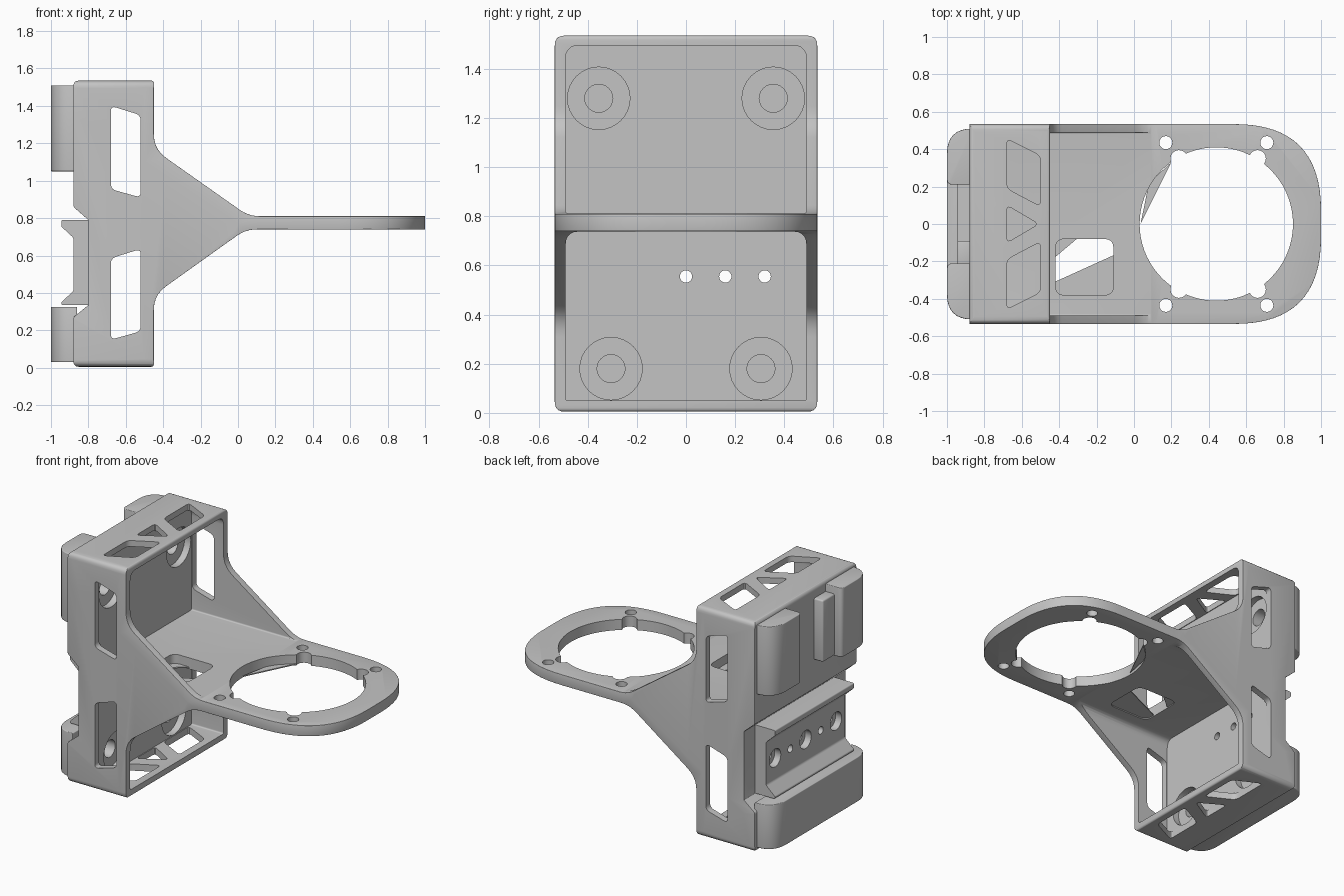
import bpy
import bmesh
import math
from mathutils import Vector

if "Cube" in bpy.data.objects:
    bpy.data.objects.remove(bpy.data.objects["Cube"], do_unlink=True)

GREY = (0.55, 0.55, 0.55, 1)
mat = bpy.data.materials.new("plain grey")
mat.use_nodes = True
mat.diffuse_color = GREY
mat.node_tree.nodes["Principled BSDF"].inputs["Base Color"].default_value = GREY


def rounded(pts, t=0.0, seg=5):
    """Soften polygon corners; a third value on a point overrides t."""
    out = []
    for i, p in enumerate(pts):
        size = p[2] if len(p) > 2 else t
        c, a, b = (Vector(q[:2]) for q in (p, pts[i - 1], pts[(i + 1) % len(pts)]))
        if not size:
            out.append(c)
            continue
        n = 16 if size > 0.3 else seg
        s, e = c + (a - c).normalized() * size, c + (b - c).normalized() * size
        for k in range(n + 1):
            u = k / n
            out.append(s * (1 - u) ** 2 + c * 2 * u * (1 - u) + e * u * u)
    return out


def rect(a0, b0, a1, b1):
    return [(a0, b0), (a1, b0), (a1, b1), (a0, b1)]


def circle(a, b, r, n=32):
    return [Vector((a + r * math.cos(k * math.tau / n), b + r * math.sin(k * math.tau / n)))
            for k in range(n)]


def prism(name, pts, axis, lo, hi):
    """Extrude a 2D outline along one axis."""
    place = {"x": lambda p, d: (d, p[0], p[1]),
             "y": lambda p, d: (p[0], d, p[1]),
             "z": lambda p, d: (p[0], p[1], d)}[axis]
    bm = bmesh.new()
    low, high = ([bm.verts.new(place(p, d)) for p in pts] for d in (lo, hi))
    bm.faces.new(low)
    bm.faces.new(high)
    for i in range(len(pts)):
        bm.faces.new((low[i - 1], low[i], high[i], high[i - 1]))
    bmesh.ops.recalc_face_normals(bm, faces=bm.faces)
    mesh = bpy.data.meshes.new(name)
    bm.to_mesh(mesh)
    bm.free()
    mesh.materials.append(mat)
    ob = bpy.data.objects.new(name, mesh)
    bpy.context.collection.objects.link(ob)
    return ob


def apply(ob, mod):
    bpy.context.view_layer.objects.active = ob
    bpy.ops.object.modifier_apply(modifier=mod.name)


def bevel(ob, width, seg=3):
    mod = ob.modifiers.new("edge", "BEVEL")
    mod.width, mod.segments = width, seg
    mod.limit_method, mod.angle_limit = "ANGLE", math.radians(40)
    apply(ob, mod)


def cut(ob, pts, axis, lo, hi, op="DIFFERENCE"):
    cutter = prism("cutter", pts, axis, lo, hi)
    cutter.hide_render = True
    mod = ob.modifiers.new("cut", "BOOLEAN")
    mod.operation, mod.solver, mod.object = op, "EXACT", cutter
    apply(ob, mod)
    bpy.data.objects.remove(cutter, do_unlink=True)


# Bracket body: side profile trimmed to the rounded end of the shelf
profile = [(-.88, .005, .03), (-.45, .005, .015), (-.45, .389, .08), (.042, .74, .06),
           (1, .74), (1, .81), (.058, .81, .06), (-.45, 1.168, .08),
           (-.45, 1.535, .015), (-.88, 1.535, .03), (-.88, .86, .01), (-.80, .79),
           (-.80, .335), (-.88, .27, .01)]
body = prism("bracket_body", rounded(profile), "y", -.534, .534)
shelf = [(-1.2, -.6), (-.5, -.6), (-.5, -.534), (1, -.534, .46),
         (1, .534, .46), (-.5, .534), (-.5, .6), (-1.2, .6)]
cut(body, rounded(shelf), "z", -.1, 1.7, "INTERSECT")
cut(body, rounded(rect(-.534, .005, .534, 1.535), .04), "x", -1.1, 1.1, "INTERSECT")
bevel(body, .01)

# Open pockets above and below the shelf
for z0, z1 in ((.05, .738), (.812, 1.495)):
    pocket = [(-.49, z0, .01), (.49, z0, .01), (.49, z1, .055), (-.49, z1, .055)]
    cut(body, rounded(pocket), "x", -.685, 1.5)

# Side wall windows
upper = [(-.68, .955), (-.68, 1.40), (-.52, 1.35), (-.52, .91)]
lower = [(-.68, .15), (-.68, .585), (-.52, .635), (-.52, .195)]
for window in (upper, lower):
    cut(body, rounded(window, .03), "y", -.7, .7)

# Top and bottom wall windows
slot = [(-.68, .19), (-.68, .455), (-.5, .365), (-.5, .095)]
mirrored = [(x, -y) for x, y in slot]
triangle = [(-.68, -.1), (-.68, .1), (-.51, 0)]
for z0, z1 in ((-.1, .1), (1.45, 1.6)):
    for window in (slot, mirrored, triangle):
        cut(body, rounded(window, .03), "z", z0, z1)

# Ring opening, its notches and the screw holes around it
cut(body, circle(.44, 0, .41, 72), "z", .6, .95)
for side in (-1, 1):
    for x in (.24, .66):
        cut(body, circle(x, .35 * side, .045, 20), "z", .6, .95)
    for x in (.17, .71):
        cut(body, circle(x, .435 * side, .035, 20), "z", .6, .95)

# Cable window in the shelf, partly closed by thin webs
cut(body, rounded(rect(-.42, -.38, -.11, -.08), .05), "z", .6, .95)
webs = {"window_web_small": [(-.425, -.075), (-.30, -.075), (-.425, -.18)],
        "window_web_large": [(-.425, -.31), (-.105, -.165), (-.105, -.385), (-.425, -.385)],
        "ring_web": [(.035, 0), (.2, .33), (.08, .22)]}
for name, outline in webs.items():
    prism(name, outline, "z", .745, .752)


# Rear pads
def pad(name, y0, y1, z0, z1, t0, t1):
    outline = [(-.86, y0), (-1, y0, t0), (-1, y1, t1), (-.86, y1)]
    ob = prism(name, rounded(outline, 0, 8), "z", z0, z1)
    bevel(ob, .045, 4)
    return ob


pads = {"upper": [pad("upper_pad_rear", .21, .51, 1.05, 1.51, .03, .135),
                  pad("upper_pad_front", -.51, -.21, 1.05, 1.51, .135, .03)],
        "lower": [pad("lower_pad", -.51, .51, .03, .325, .135, .135)]}

# Rib beside the front upper pad
rib = prism("rear_rib", rect(-.945, -.23, -.86, -.09), "z", 1.05, 1.46)
bevel(rib, .01)

# Counterbored screw seats in the back wall, with bores into the pads
for level, y, z in (("upper", .355, 1.28), ("lower", .305, .18)):
    for side in (-1, 1):
        cut(body, circle(y * side, z, .127), "x", -.73, -.6)
        cut(body, circle(y * side, z, .057, 24), "x", -.95, -.6)
    for ob in pads[level]:
        for side in (-1, 1):
            if level == "lower" or ob.name.endswith("rear") == (side > 0):
                cut(ob, circle(y * side, z, .057, 24), "x", -.95, -.7)

# Dovetail rail in the rear recess
rail = prism("dovetail_rail", rounded([
    (-.79, .335), (-.945, .335, .01), (-.945, .35, .005), (-.88, .41, .01),
    (-.88, .695, .01), (-.945, .755, .005), (-.945, .79, .01), (-.79, .79)]), "y", -.415, .415)
for i in range(-2, 3):
    y = i * .16
    cut(rail, circle(y, .555, .025, 20), "x", -1, -.7)
    if i % 2 == 0:
        cut(rail, circle(y, .555, .06, 24), "x", -1, -.835)
    if i >= 0:
        cut(body, circle(y, .555, .025, 20), "x", -.84, -.6)

# Smooth rounded edges, keep sharp ones
bpy.ops.object.select_all(action="DESELECT")
for ob in (body, rail, rib, *pads["upper"], *pads["lower"]):
    ob.select_set(True)
bpy.context.view_layer.objects.active = body
bpy.ops.object.shade_smooth_by_angle(angle=math.radians(30))
